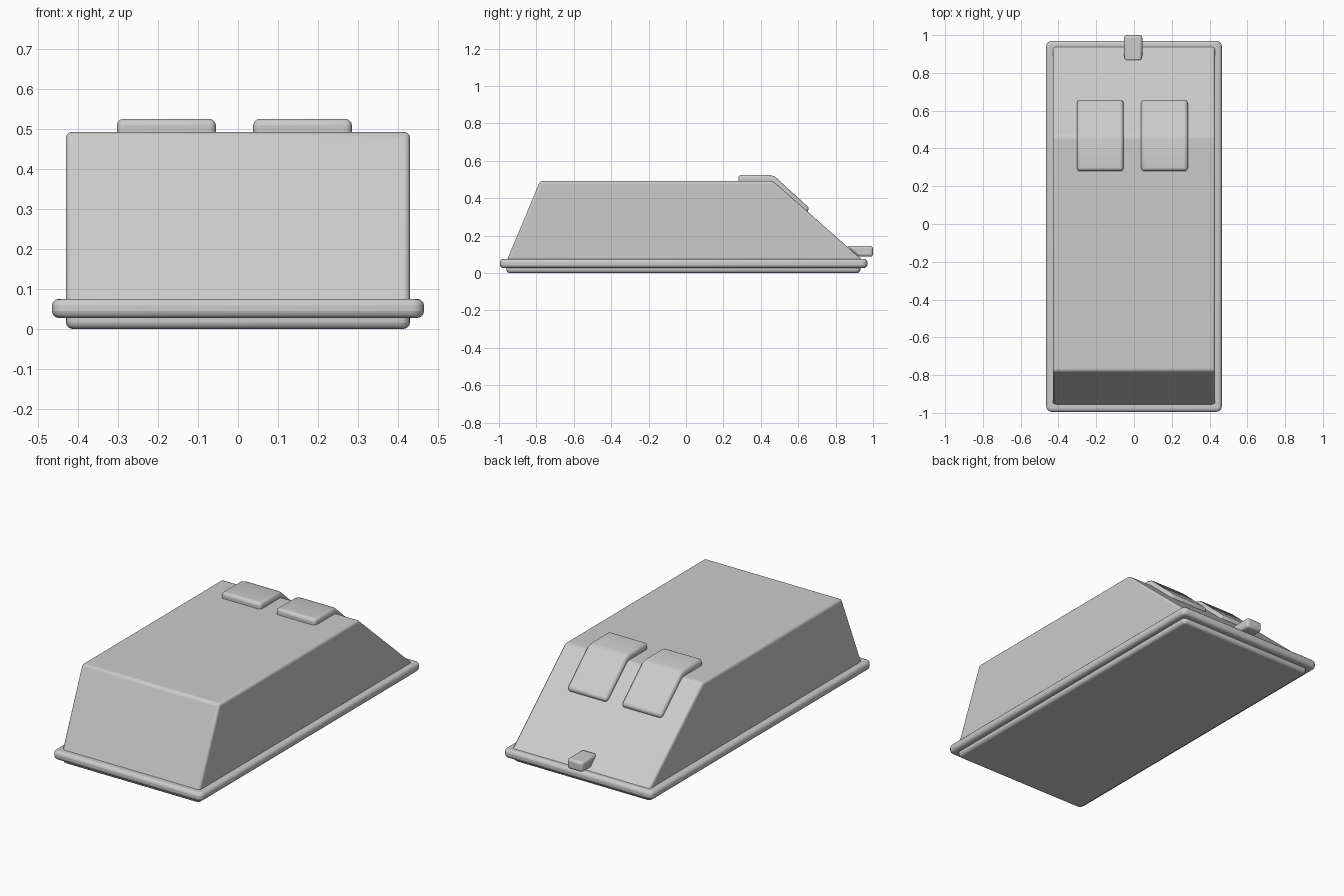
import bpy, bmesh

if "Cube" in bpy.data.objects:
    bpy.data.objects.remove(bpy.data.objects["Cube"])

def finish(bm, name, bevel, segments):
    bmesh.ops.recalc_face_normals(bm, faces=bm.faces[:])
    me = bpy.data.meshes.new(name)
    bm.to_mesh(me)
    bm.free()
    ob = bpy.data.objects.new(name, me)
    bpy.context.collection.objects.link(ob)
    mod = ob.modifiers.new("rounded_edges", 'BEVEL')
    mod.width, mod.segments = bevel, segments
    mod.limit_method = 'ANGLE'
    mod.angle_limit = 0.6
    bpy.ops.object.select_all(action='DESELECT')
    ob.select_set(True)
    bpy.context.view_layer.objects.active = ob
    bpy.ops.object.shade_smooth_by_angle(angle=0.6)
    bpy.ops.object.modifier_move_to_index(modifier="rounded_edges", index=0)
    return ob

def side_extrude(name, profile, x0, x1, bevel, segments=3):
    """Extrude a (y, z) side profile from x0 to x1."""
    bm = bmesh.new()
    face = bm.faces.new([bm.verts.new((x0, y, z)) for y, z in profile])
    new = bmesh.ops.extrude_face_region(bm, geom=[face])['geom']
    bmesh.ops.translate(bm, vec=(x1 - x0, 0, 0),
                        verts=[g for g in new if isinstance(g, bmesh.types.BMVert)])
    return finish(bm, name, bevel, segments)

def slab(name, half_x, y0, y1, z0, z1, corner, bevel):
    """Flat plate with rounded plan corners and softened rims."""
    bm = bmesh.new()
    bmesh.ops.create_cube(bm, size=1)
    for v in bm.verts:
        v.co = (v.co.x * 2 * half_x, (y0 + y1) / 2 + v.co.y * (y1 - y0),
                (z0 + z1) / 2 + v.co.z * (z1 - z0))
    upright = [e for e in bm.edges if abs(e.verts[0].co.z - e.verts[1].co.z) > 0.001]
    bmesh.ops.bevel(bm, geom=upright, offset=corner, segments=4, profile=0.5, affect='EDGES')
    return finish(bm, name, bevel, 3)

# Wedge shell
side_extrude("shell", [(-0.965, 0.05), (-0.78, 0.492), (0.465, 0.492), (0.965, 0.05)],
             -0.43, 0.43, 0.014)

# Bumper rim and base plate
slab("bumper_rim", 0.465, -0.995, 0.97, 0.027, 0.075, 0.03, 0.017)
slab("base_plate", 0.43, -0.96, 0.932, 0.0, 0.05, 0.025, 0.016)

# Two buttons folded over the top edge
button = [(0.28, 0.47), (0.28, 0.525), (0.445, 0.525), (0.475, 0.516),
          (0.662, 0.345), (0.634, 0.31), (0.44, 0.47)]
side_extrude("left_button", button, -0.303, -0.055, 0.017)
side_extrude("right_button", button, 0.038, 0.285, 0.017)

# Cable exit stub
side_extrude("cable_stub", [(0.86, 0.145), (1.0, 0.145), (1.0, 0.087), (0.92, 0.087)],
             -0.053, 0.044, 0.014)
